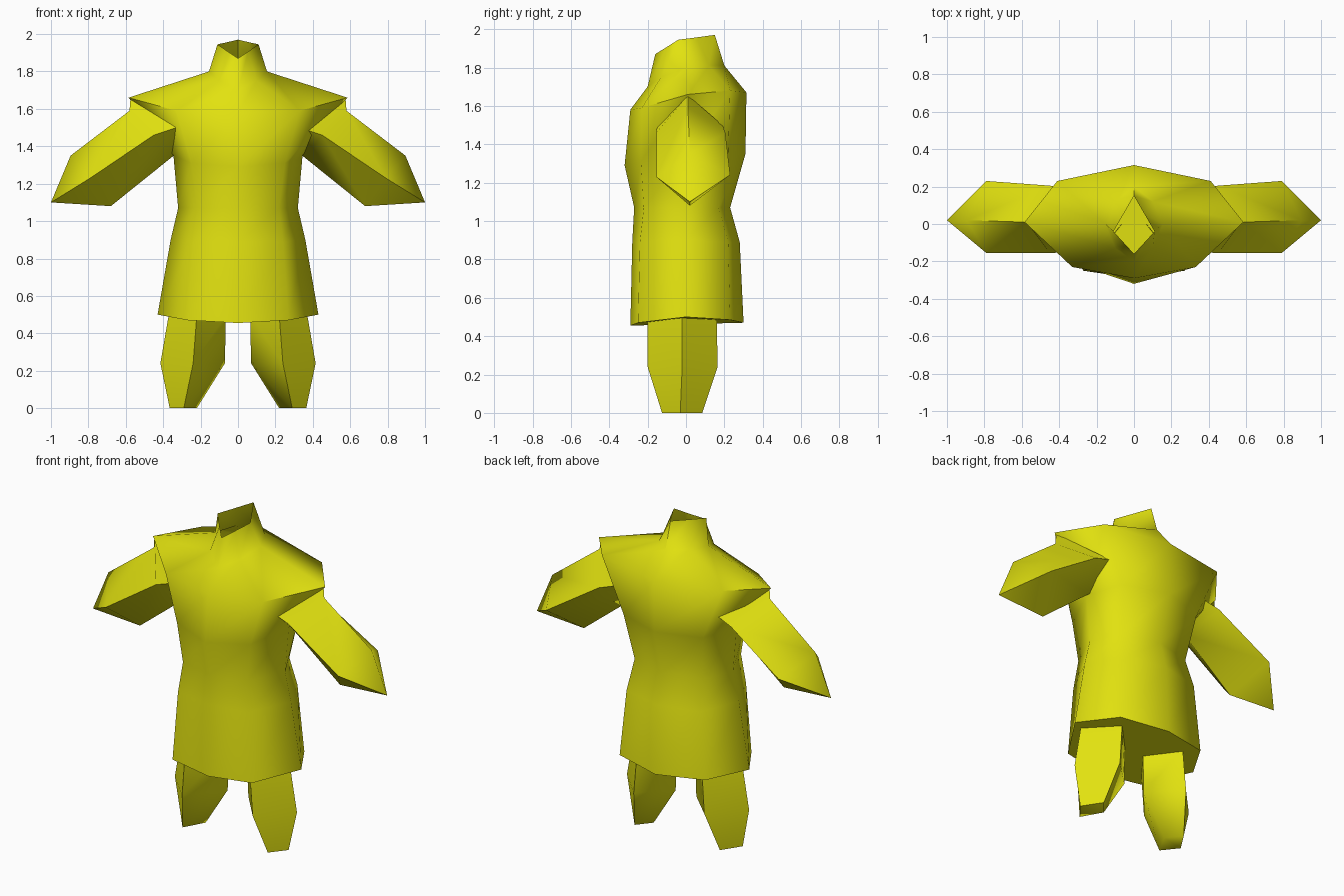
import bpy, bmesh, math

if "Cube" in bpy.data.objects:
    bpy.data.objects.remove(bpy.data.objects["Cube"])

cloth = bpy.data.materials.new("yellow cloth")
cloth.diffuse_color = (0.76, 0.76, 0.005, 1)
cloth.use_nodes = True
cloth.node_tree.nodes["Principled BSDF"].inputs["Base Color"].default_value = cloth.diffuse_color


def loft(name, rings, cap_start=False, cap_end=False, tip=None):
    """Skin a list of equal-length point loops, with optional caps or an end point."""
    bm = bmesh.new()
    loops = [[bm.verts.new(p) for p in ring] for ring in rings]
    n = len(loops[0])
    for a, b in zip(loops, loops[1:]):
        for i in range(n):
            j = (i + 1) % n
            bm.faces.new((a[i], a[j], b[j], b[i]))
    if cap_start:
        bm.faces.new(loops[0][::-1])
    if cap_end:
        bm.faces.new(loops[-1])
    if tip:
        end = bm.verts.new(tip)
        for i in range(n):
            bm.faces.new((loops[-1][i], loops[-1][(i + 1) % n], end))
    bmesh.ops.recalc_face_normals(bm, faces=bm.faces)
    mesh = bpy.data.meshes.new(name)
    bm.to_mesh(mesh)
    bm.free()
    mesh.materials.append(cloth)
    obj = bpy.data.objects.new(name, mesh)
    bpy.context.collection.objects.link(obj)
    bpy.ops.object.select_all(action='DESELECT')
    obj.select_set(True)
    bpy.context.view_layer.objects.active = obj
    bpy.ops.object.shade_smooth_by_angle(angle=math.radians(75))
    return obj


def body_ring(front, front_corner, side, back_corner, back):
    """Eight-point symmetric loop; front and back are (y, z)."""
    half = [front_corner, side, back_corner]
    return ([(0, *front)] + half + [(0, *back)]
            + [(-x, y, z) for x, y, z in reversed(half)])


# Tunic body: hem, hip, waist, armpit, shoulder, neck base, collar
tunic = [
    body_ring((-.29, .455), (.27, -.25, .47), (.43, 0, .50), (.29, .23, .485), (.30, .47)),
    body_ring((-.28, .89), (.24, -.24, .89), (.36, 0, .90), (.25, .22, .89), (.28, .89)),
    body_ring((-.27, 1.07), (.22, -.22, 1.07), (.32, 0, 1.07), (.23, .17, 1.07), (.23, 1.07)),
    body_ring((-.32, 1.29), (.25, -.235, 1.31), (.345, 0, 1.35), (.27, .22, 1.35), (.31, 1.35)),
    body_ring((-.29, 1.58), (.33, -.23, 1.59), (.585, .01, 1.66), (.41, .23, 1.68), (.315, 1.67)),
    body_ring((-.20, 1.70), (.10, -.13, 1.75), (.155, 0, 1.80), (.10, .12, 1.81), (.20, 1.81)),
    body_ring((-.16, 1.87), (.055, -.10, 1.907), (.11, -.04, 1.945), (.055, .055, 1.957), (.15, 1.97)),
]
loft("tunic_body", tunic, cap_start=True)

for side, s in (("right", 1), ("left", -1)):
    # Sleeve: diamond section from shoulder to elbow, ending in a point
    sleeve = [
        [(.575, .01, 1.655), (.33, -.15, 1.50), (.28, .02, 1.40), (.33, .19, 1.50)],
        [(.58, .01, 1.59), (.45, -.155, 1.46), (.35, .02, 1.345), (.45, .205, 1.46)],
        [(.895, .02, 1.35), (.79, -.155, 1.23), (.68, .02, 1.08), (.79, .23, 1.24)],
    ]
    loft(side + "_sleeve", [[(s * x, y, z) for x, y, z in r] for r in sleeve],
         tip=(s * 1.0, .02, 1.10))

    # Trouser leg: diamond section tapering to the ankle
    leg = [
        [(.065, 0, .50), (.22, -.20, .50), (.37, -.02, .50), (.22, .16, .50)],
        [(.07, 0, .24), (.24, -.20, .24), (.415, -.02, .24), (.24, .165, .24)],
        [(.22, 0, 0), (.29, -.125, 0), (.365, -.03, 0), (.29, .085, 0)],
    ]
    loft(side + "_leg", [[(s * x, y, z) for x, y, z in r] for r in leg], cap_end=True)
